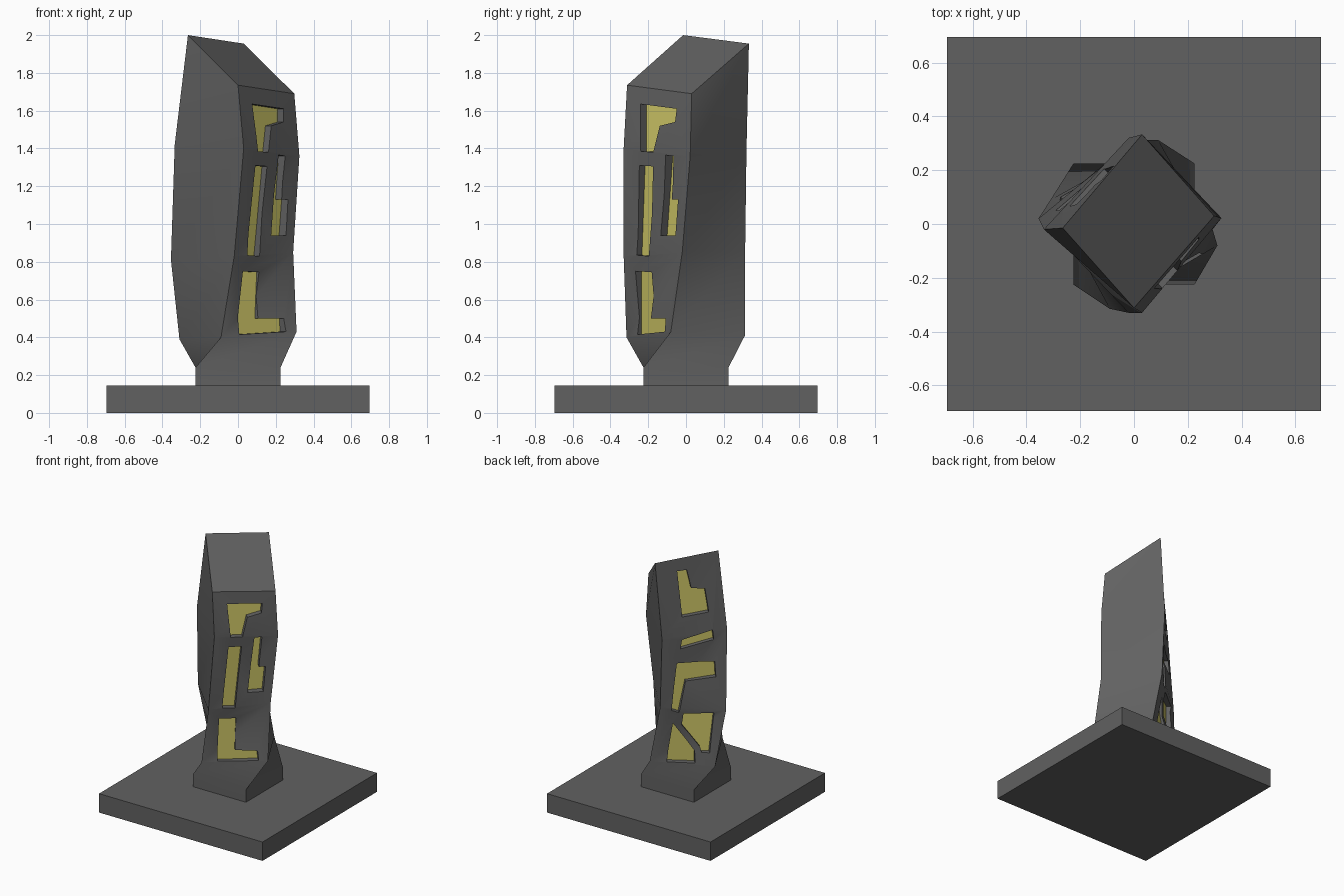
import bpy, bmesh, math
from mathutils import Vector, Matrix

if "Cube" in bpy.data.objects:
    bpy.data.objects.remove(bpy.data.objects["Cube"])

# Four corner edges of the twisted stone, bottom to top
s = 0.225
EDGES = [
    [(-s, -s, .145), (-s, -s, .24), (-.09, -.315, .40), (-.02, -.33, .83), (.03, -.33, 1.40), (0, -.312, 1.735)],
    [(s, -s, .145), (s, -s, .24), (.31, -.08, .43), (.292, -.02, .85), (.325, .022, 1.36), (.298, .03, 1.69)],
    [(s, s, .145), (s, s, .24), (.09, .312, .41), (.0, .313, .85), (-.02, .32, 1.38), (.03, .333, 1.955)],
    [(-s, s, .145), (-s, s, .24), (-.31, .09, .39), (-.355, .02, .81), (-.335, -.02, 1.42), (-.265, -.015, 2.0)],
]

# Recess outlines: front ones as (x, z), back ones as (fraction across face, z)
FRONT = [
    [(.075, 1.635), (.24, 1.61), (.24, 1.54), (.175, 1.52), (.16, 1.38), (.105, 1.385)],
    [(.093, 1.31), (.155, 1.305), (.115, .83), (.05, .835)],
    [(.215, 1.365), (.25, 1.36), (.235, 1.13), (.267, 1.13), (.255, .94), (.178, .94)],
    [(.03, .75), (.12, .745), (.115, .5), (.245, .5), (.255, .43), (.01, .415)],
]
FRONT_DEPTHS = [.045, .045, .055, .042]
BACK = [
    [(.33, 1.877), (.48, 1.88), (.52, 1.74), (.73, 1.725), (.75, 1.55), (.34, 1.53)],
    [(.31, 1.36), (.78, 1.415), (.80, 1.34), (.29, 1.29)],
    [(.24, 1.18), (.82, 1.175), (.84, 1.06), (.38, 1.037), (.30, .80), (.18, .82)],
    [(.37, .79), (.83, .79), (.88, .49), (.76, .49), (.72, .53), (.38, .70)],
    [(.24, .715), (.65, .50), (.69, .41), (.26, .41)],
]
BACK_DEPTH = .043


def edge_at(i, z):
    pts = EDGES[i]
    for a, b in zip(pts, pts[1:]):
        if z <= b[2] or b is pts[-1]:
            f = (z - a[2]) / (b[2] - a[2])
            return Vector(a).lerp(Vector(b), f)


def mark(poly, side, n, depth, by_x=False):
    """Outline flattened along n onto its best-fit plane, with direction and depth."""
    pts = []
    for u, z in poly:
        a, b = edge_at(side, z), edge_at(side + 1, z)
        t = (u - a.x) / (b.x - a.x) if by_x else u
        pts.append(a.lerp(b, t))
    across = n.cross(Vector((0, 0, 1)))
    rows = [Vector((1, p.dot(across), p.z)) for p in pts]
    m = Matrix([[sum(r[i] * r[j] for r in rows) for j in range(3)] for i in range(3)])
    v = Vector([sum(r[i] * p.dot(n) for r, p in zip(rows, pts)) for i in range(3)])
    fit = m.inverted() @ v
    return [p + n * (fit.dot(r) - p.dot(n)) for p, r in zip(pts, rows)], n, depth


def material(name, rgb):
    mat = bpy.data.materials.new(name)
    mat.diffuse_color = (*rgb, 1)
    mat.use_nodes = True
    mat.node_tree.nodes["Principled BSDF"].inputs["Base Color"].default_value = mat.diffuse_color
    return mat


def finish(name, bm):
    bmesh.ops.recalc_face_normals(bm, faces=bm.faces)
    me = bpy.data.meshes.new(name)
    bm.to_mesh(me)
    bm.free()
    ob = bpy.data.objects.new(name, me)
    bpy.context.collection.objects.link(ob)
    return ob


def prisms(name, marks, outer, inner):
    """outer / inner give the prism ends for each mark's depth."""
    bm = bmesh.new()
    for pts, n, d in marks:
        top = [bm.verts.new(p + n * outer(d)) for p in pts]
        bot = [bm.verts.new(p + n * inner(d)) for p in pts]
        bm.faces.new(top)
        bm.faces.new(bot[::-1])
        for i in range(len(pts)):
            j = (i + 1) % len(pts)
            bm.faces.new((top[i], bot[i], bot[j], top[j]))
    return finish(name, bm)


stone = material("dark_stone", (.12, .12, .12))
yellow = material("yellow_glow", (.6, .55, .13))

# Flat square plinth
bpy.ops.mesh.primitive_cube_add(size=1, location=(0, 0, .0725))
plinth = bpy.context.object
plinth.name = "plinth"
plinth.scale = (1.39, 1.39, .145)
plinth.data.materials.append(stone)

# Twisted stone column
bm = bmesh.new()
cols = [[bm.verts.new(p) for p in e] for e in EDGES]
for i in range(4):
    a, b = cols[i], cols[(i + 1) % 4]
    for k in range(5):
        if k < 2:
            bm.faces.new((a[k], b[k], b[k + 1], a[k + 1]))
        else:
            bm.faces.new((a[k], b[k], b[k + 1]))
            bm.faces.new((a[k], b[k + 1], a[k + 1]))
bm.faces.new([c[-1] for c in cols])
bm.faces.new([c[0] for c in cols][::-1])
column = finish("stone_column", bm)
column.data.materials.append(stone)

# Carved recesses on two opposite faces
r = math.sqrt(.5)
marks = [mark(p, 0, Vector((r, -r, 0)), d, True) for p, d in zip(FRONT, FRONT_DEPTHS)]
marks += [mark(p, 2, Vector((-r, r, 0)), BACK_DEPTH) for p in BACK]
cutter = prisms("recess_cutter", marks, lambda d: .06, lambda d: -d)
cutter.hide_render = True
cutter.data.materials.append(stone)
mod = column.modifiers.new("recesses", 'BOOLEAN')
mod.operation = 'DIFFERENCE'
mod.solver = 'EXACT'
mod.object = cutter
bpy.ops.object.select_all(action='DESELECT')
bpy.context.view_layer.objects.active = column
column.select_set(True)
bpy.ops.object.modifier_apply(modifier=mod.name)
bpy.data.objects.remove(cutter)
bpy.ops.object.shade_smooth_by_angle(angle=math.radians(35))

# Yellow floors of the recesses
inlays = prisms("yellow_inlays", marks, lambda d: .003 - d, lambda d: -.005 - d)
inlays.data.materials.append(yellow)
